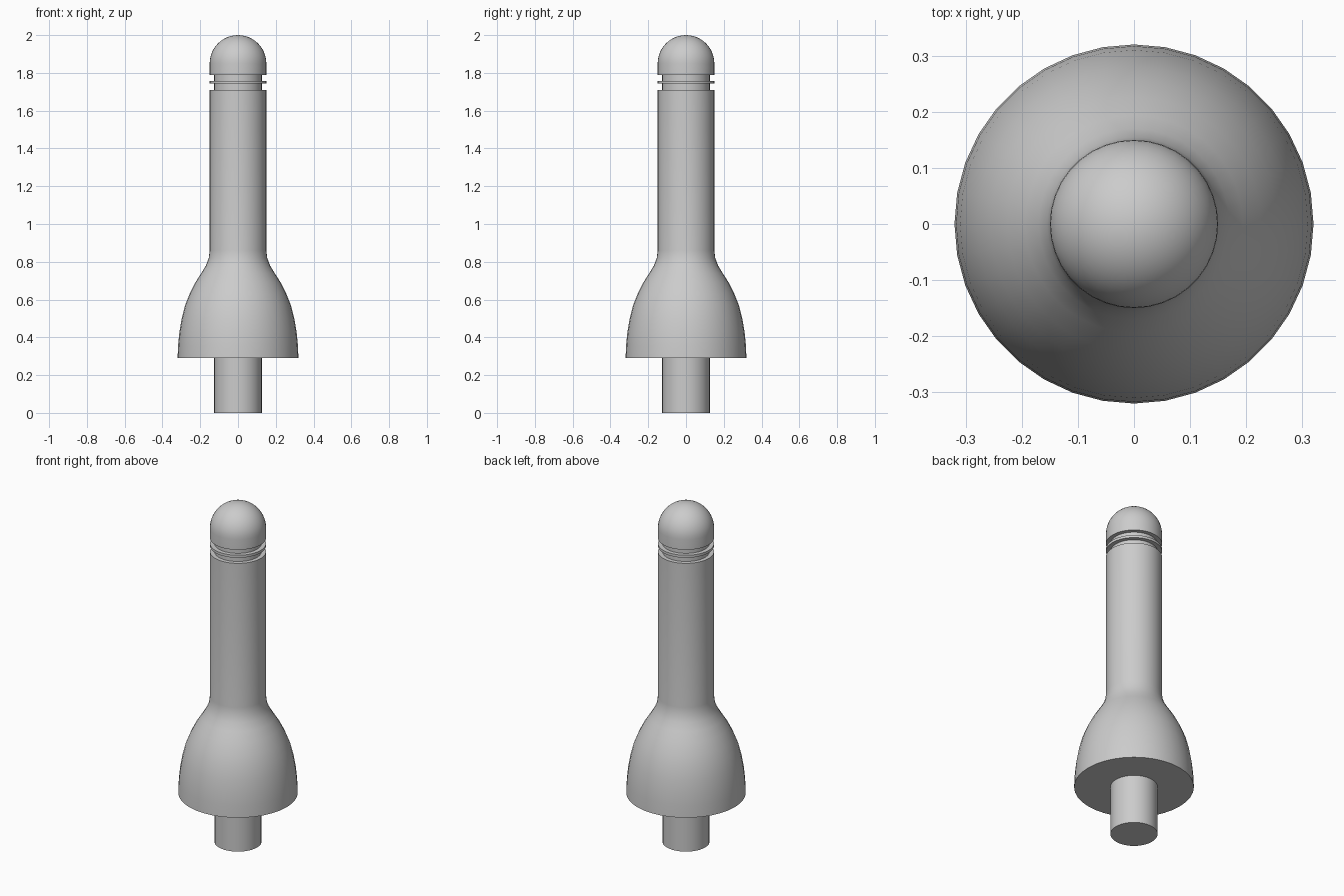
import bpy
import bmesh
from math import cos, sin, pi, radians

if "Cube" in bpy.data.objects:
    bpy.data.objects.remove(bpy.data.objects["Cube"])

SEGMENTS = 36
SHAFT_R = 0.15
CORE_R = 0.126

grey = bpy.data.materials.new("plain grey")
grey.use_nodes = True
colour = (0.6, 0.6, 0.6, 1)
grey.diffuse_color = colour
grey.node_tree.nodes["Principled BSDF"].inputs["Base Color"].default_value = colour


def lathe(name, profile):
    """Turn a (radius, height) profile, listed upwards, around the z axis."""
    bm = bmesh.new()
    verts = [bm.verts.new((r, 0, z)) for r, z in profile]
    edges = [bm.edges.new(pair) for pair in zip(verts, verts[1:])]
    bmesh.ops.spin(bm, geom=verts + edges, cent=(0, 0, 0), axis=(0, 0, 1),
                   angle=2 * pi, steps=SEGMENTS, use_duplicate=False)
    bmesh.ops.remove_doubles(bm, verts=bm.verts, dist=0.0002)
    bmesh.ops.recalc_face_normals(bm, faces=bm.faces)
    mesh = bpy.data.meshes.new(name)
    bm.to_mesh(mesh)
    bm.free()
    mesh.materials.append(grey)
    obj = bpy.data.objects.new(name, mesh)
    bpy.context.collection.objects.link(obj)
    bpy.ops.object.select_all(action="DESELECT")
    obj.select_set(True)
    bpy.context.view_layer.objects.active = obj
    bpy.ops.object.shade_smooth_by_angle(angle=radians(35))
    return obj


def disc(name, radius, bottom, top):
    return lathe(name, [(0, bottom), (radius, bottom), (radius, top), (0, top)])


# Mounting pin under the bell
disc("base_pin", CORE_R, 0, 0.3)

# Flared bell running into the straight shaft
lathe("bell_and_shaft", [
    (0, 0.29), (0.32, 0.29), (0.317, 0.36), (0.31, 0.43), (0.298, 0.5),
    (0.28, 0.57), (0.256, 0.63), (0.226, 0.69), (0.194, 0.74),
    (0.17, 0.78), (0.155, 0.82), (SHAFT_R, 0.86), (SHAFT_R, 1.71), (0, 1.71)])

# Grooved neck with a thin ring
disc("neck", CORE_R, 1.7, 1.8)
disc("neck_ring", SHAFT_R, 1.743, 1.758)

# Rounded cap
dome = [(SHAFT_R * cos(i * pi / 24), 1.85 + SHAFT_R * sin(i * pi / 24)) for i in range(12)]
lathe("rounded_cap", [(0, 1.79), (SHAFT_R, 1.79)] + dome + [(0, 2)])
